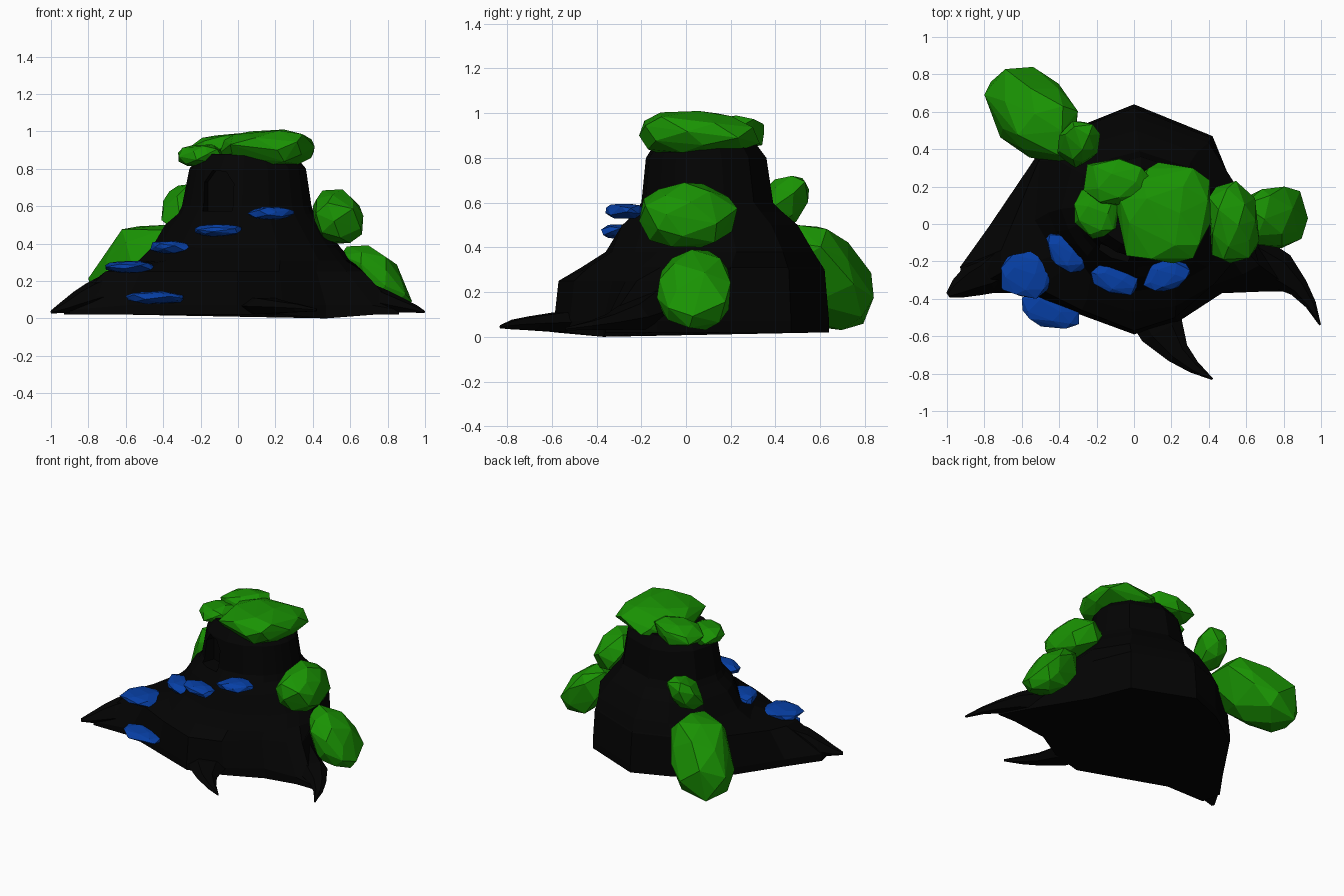
import bpy, bmesh, math, random
from mathutils import Vector

if "Cube" in bpy.data.objects:
    bpy.data.objects.remove(bpy.data.objects["Cube"])


def material(name, rgb):
    m = bpy.data.materials.new(name)
    m.diffuse_color = (*rgb, 1)
    m.use_nodes = True
    m.node_tree.nodes["Principled BSDF"].inputs["Base Color"].default_value = m.diffuse_color
    return m


BARK = material("dark_bark", (0.001, 0.001, 0.001))
LEAF = material("leaf_green", (0.01, 0.29, 0.001))
BLUE = material("step_blue", (0.002, 0.05, 0.38))


def finish(bm, name, mat):
    bmesh.ops.recalc_face_normals(bm, faces=bm.faces)
    me = bpy.data.meshes.new(name)
    bm.to_mesh(me)
    bm.free()
    ob = bpy.data.objects.new(name, me)
    bpy.context.collection.objects.link(ob)
    if mat:
        me.materials.append(mat)
    return ob


def loft(name, rings, mat):
    bm = bmesh.new()
    vs = [[bm.verts.new(p) for p in r] for r in rings]
    n = len(rings[0])
    for a, b in zip(vs, vs[1:]):
        for i in range(n):
            j = (i + 1) % n
            bm.faces.new((a[i], a[j], b[j], b[i]))
    bm.faces.new(vs[0][::-1])
    bm.faces.new(vs[-1])
    return finish(bm, name, mat)


def boulder(name, lo, hi, mat, seed, count=26, shear=(0, 0), twist=0):
    """Faceted lump: hull of jittered, slightly boxy sphere points fitted to a bounding box."""
    rnd = random.Random(seed)
    pts = []
    for i in range(count):
        z = 1 - 2 * (i + 0.5) / count
        a = i * 2.39996 + rnd.uniform(-0.3, 0.3)
        r = math.sqrt(1 - z * z)
        p = Vector((r * math.cos(a), r * math.sin(a), z)) * rnd.uniform(0.9, 1.1)
        p = Vector([math.copysign(abs(c) ** 0.88, c) for c in p])
        p.x += shear[0] * p.z
        p.y += shear[1] * p.z + twist * p.x
        pts.append(p)
    mn = [min(p[k] for p in pts) for k in range(3)]
    mx = [max(p[k] for p in pts) for k in range(3)]
    bm = bmesh.new()
    for p in pts:
        bm.verts.new([lo[k] + (p[k] - mn[k]) / (mx[k] - mn[k]) * (hi[k] - lo[k]) for k in range(3)])
    bmesh.ops.convex_hull(bm, input=bm.verts)
    loose = [v for v in bm.verts if not v.link_faces]
    bmesh.ops.delete(bm, geom=loose, context='VERTS')
    return finish(bm, name, mat)


# Stump: flared foot outline blending into a round tower
foot = [(.53, .2), (.42, .47), (0, .64), (-.25, .54), (-.53, .35), (-.78, -.02), (-.93, -.23), (-.9, -.37),
        (-.6, -.37), (-.3, -.48), (0, -.59), (.24, -.52), (.47, -.37), (.72, -.36), (.86, -.36), (.73, -.13)]
shelf = [(.52, .2), (.41, .46), (0, .62), (-.25, .53), (-.51, .34), (-.66, -.02), (-.71, -.14), (-.71, -.26),
         (-.52, -.34), (-.28, -.46), (0, -.57), (.22, -.5), (.42, -.33), (.58, -.27), (.67, -.22), (.62, -.08)]
angles = [15, 45, 93, 120, 150, 182, 198, 210, 224, 242, 266, 290, 314, 330, 340, 354]
rings = [[(x, y, 0.0 if i == 12 else 0.02) for i, (x, y) in enumerate(foot)],
         [(x, y, .045 if i in (7, 14) else .07) for i, (x, y) in enumerate(foot)],
         [(x, y, .3 if 0 <= i <= 4 else .25) for i, (x, y) in enumerate(shelf)]]
# Hollows on the front left that form the spiral ledge under the steps
ledge = {.31: {5: (-.53, .02), 6: (-.46, -.1), 7: (-.43, -.17), 8: (-.38, -.25), 9: (-.25, -.4)},
         .38: {5: (-.46, .06), 6: (-.42, -.04), 7: (-.37, -.1), 8: (-.31, -.17), 9: (-.23, -.28)},
         .5: {6: (-.35, -.03), 7: (-.3, -.11), 8: (-.25, -.17), 9: (-.15, -.22), 10: (.01, -.28)}}
# height, then right, left, front, back extents
for z, r, l, f, b in [(.31, .61, -.56, -.47, .61), (.38, .55, -.47, -.36, .57), (.5, .46, -.39, -.31, .5),
                      (.56, .41, -.32, -.23, .43), (.6, .395, -.3, -.2, .39), (.8, .365, -.26, -.18, .36),
                      (.88, .3, -.2, -.13, .3)]:
    ring = []
    for i, a in enumerate(map(math.radians, angles)):
        x, y = (r + l) / 2 + (r - l) / 2 * math.cos(a), (b + f) / 2 + (b - f) / 2 * math.sin(a)
        x, y = ledge.get(z, {}).get(i, (x, y))
        if z == .31 and i < 5:          # stay on the back wall at this height
            x, y = shelf[i][0] * .99, shelf[i][1] * .99
        ring.append((x, y, z))
    rings.append(ring)
stump = loft("stump", rings, BARK)

# Arched doorway cut into the tower front
arch = [(-.085, .575), (.085, .575), (.085, .72), (.04, .785), (-.04, .79), (-.085, .73)]
turn = math.radians(-18)
door = loft("door_cutter", [[(-.11 + x * math.cos(turn) - y * math.sin(turn),
                              -.17 + x * math.sin(turn) + y * math.cos(turn), z) for x, z in arch]
                            for y in (-.2, .1)], None)
door.hide_render = True
door.hide_viewport = True
door.display_type = 'WIRE'
mod = stump.modifiers.new("doorway", 'BOOLEAN')
mod.operation = 'DIFFERENCE'
mod.solver = 'EXACT'
mod.object = door


# Roots: flattened tapering spikes; each station is x, y, z, half width, half height
def root(name, path):
    out = []
    for i, (x, y, z, w, h) in enumerate(path):
        a, b = path[max(i - 1, 0)], path[min(i + 1, len(path) - 1)]
        d = Vector((b[0] - a[0], b[1] - a[1], 0)).normalized()
        s = Vector((-d.y, d.x, 0))
        out.append([Vector((x, y, z)) + s * w * math.cos(t) + Vector((0, 0, h * math.sin(t)))
                    for t in (k * math.tau / 6 for k in range(6))])
    return loft(name, out, BARK)


root("front_root", [(.1, -.44, .07, .15, .05), (.15, -.57, .065, .12, .05), (.235, -.69, .06, .065, .035),
                    (.32, -.765, .055, .035, .025), (.42, -.83, .045, .005, .008)])
root("left_root", [(-.68, -.2, .14, .15, .11), (-.79, -.27, .11, .11, .085), (-.86, -.3, .085, .09, .065),
                   (-.94, -.345, .055, .055, .03), (-.995, -.38, .035, .015, .01)])
root("right_root", [(.64, -.18, .12, .12, .1), (.78, -.25, .09, .1, .065), (.88, -.34, .065, .055, .04),
                    (.945, -.43, .05, .03, .022), (.995, -.54, .035, .005, .008)])

# Foliage clumps on the crown and down the sides
for i, (name, lo, hi, n, sh) in enumerate([
        ("crown_foliage", (-.1, -.21, .8), (.41, .33, 1.01), 30, (0, 0)),
        ("crown_left_foliage", (-.32, -.08, .81), (-.08, .19, .93), 24, (.1, 0)),
        ("crown_back_foliage", (-.27, .1, .83), (.09, .35, .99), 24, (.3, 0)),
        ("right_upper_bush", (.4, -.21, .4), (.67, .23, .69), 28, (-.1, 0)),
        ("right_lower_bush", (.55, -.13, .03), (.93, .2, .39), 28, (-.6, 0)),
        ("back_left_bush", (-.8, .32, .03), (-.3, .84, .5), 30, (.5, -.25)),
        ("back_left_small_bush", (-.41, .3, .47), (-.18, .55, .72), 24, (.2, .4))]):
    twist = -.3 if name == "back_left_bush" else 0
    boulder(name, lo, hi, LEAF, 10 + i, n, sh, twist)

# Blue stepping plates climbing to the doorway
for i, (x0, x1, y0, y1, z, t) in enumerate([
        (-.6, -.29, -.56, -.36, .11, -.3), (-.71, -.44, -.4, -.14, .275, 0), (-.47, -.26, -.26, -.05, .38, -.5),
        (-.23, .02, -.38, -.21, .47, -.25), (.05, .3, -.36, -.19, .562, .2)]):
    boulder(f"step_{i + 1}", (x0, y0, z - .033), (x1, y1, z + .033), BLUE, 60 + i, 26, (0, 0), t)
